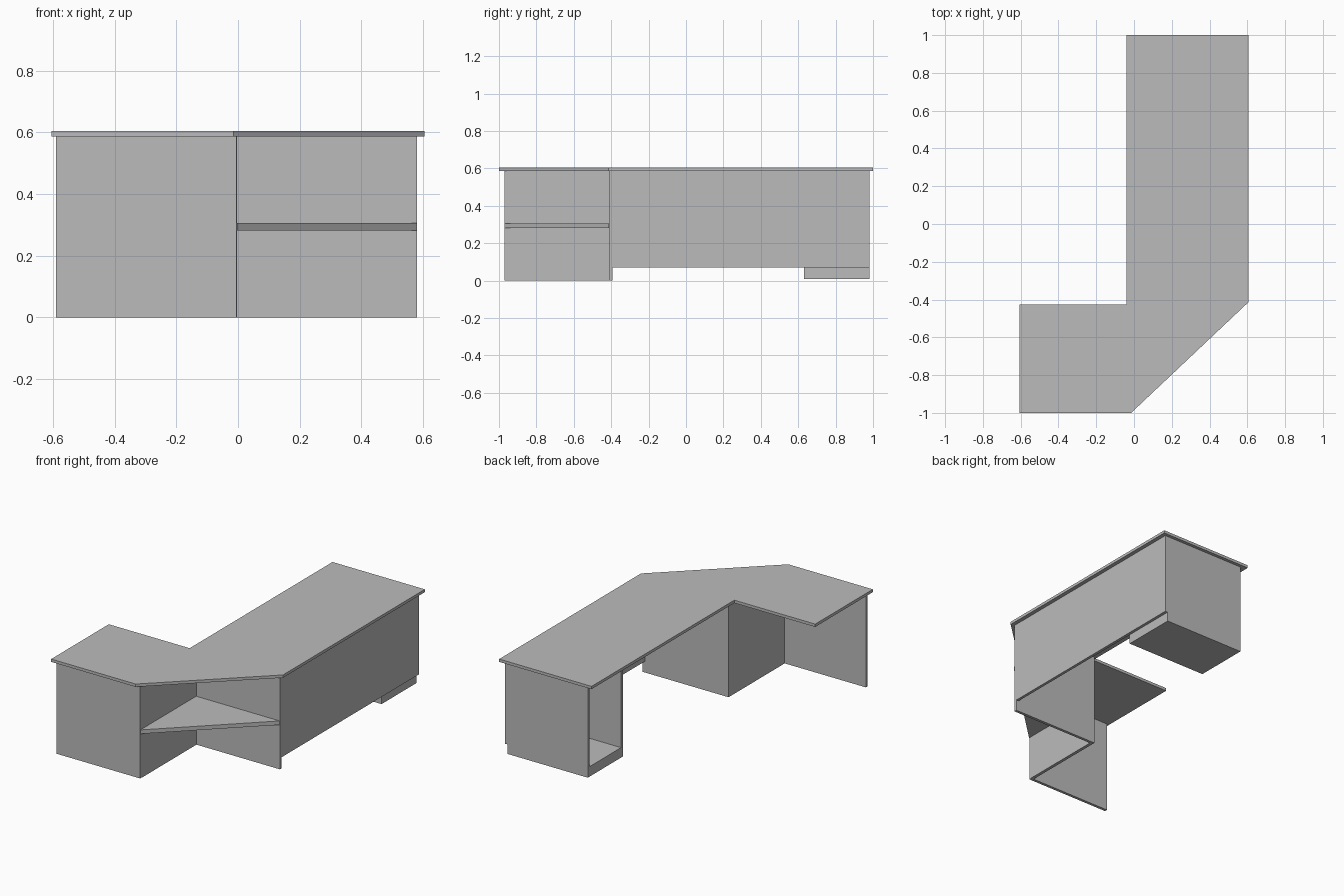
import bpy
import bmesh

cube = bpy.data.objects.get("Cube")
if cube:
    bpy.data.objects.remove(cube, do_unlink=True)

GREY = (0.5, 0.5, 0.5, 1.0)
mat = bpy.data.materials.new("plain grey")
mat.use_nodes = True
mat.diffuse_color = GREY
mat.node_tree.nodes["Principled BSDF"].inputs["Base Color"].default_value = GREY


def slab(name, outline, z0, z1):
    """Extrude a flat outline from z0 up to z1."""
    bm = bmesh.new()
    face = bm.faces.new([bm.verts.new((x, y, z0)) for x, y in outline])
    top = bmesh.ops.extrude_face_region(bm, geom=[face])["geom"]
    bmesh.ops.translate(bm, vec=(0, 0, z1 - z0),
                        verts=[v for v in top if isinstance(v, bmesh.types.BMVert)])
    bmesh.ops.recalc_face_normals(bm, faces=bm.faces)
    mesh = bpy.data.meshes.new(name)
    bm.to_mesh(mesh)
    bm.free()
    mesh.materials.append(mat)
    obj = bpy.data.objects.new(name, mesh)
    bpy.context.collection.objects.link(obj)
    return obj


def board(name, x0, x1, y0, y1, z0, z1):
    return slab(name, [(x0, y0), (x1, y0), (x1, y1), (x0, y1)], z0, z1)


T = 0.018            # board thickness
UNDER = 0.587        # underside of the worktop
FRONT, MID, BACK = -0.97, -0.41, 0.98
SIDE = 0.58          # outer face of the long side panel
KICK = 0.07          # clearance under the side panel
BAY = 0.63           # inner end of the open cabinet

# L-shaped worktop with a cut-off corner
slab("worktop", [(-0.605, -1), (-0.015, -1), (0.605, -0.415), (0.605, 1),
                 (-0.04, 1), (-0.04, -0.425), (-0.605, -0.425)], UNDER, 0.605)

# Upright panels
board("front_panel", -0.59, -0.005, FRONT, FRONT + T, 0, UNDER)
board("divider_panel", -0.005 - T, -0.003, FRONT + T, MID + T, 0, UNDER)
board("cross_panel", -0.003, SIDE, MID, MID + T, 0, UNDER)
board("side_panel", SIDE - T, SIDE, MID + T, BACK, KICK, UNDER)

# Triangular corner shelf
slab("corner_shelf", [(-0.003, FRONT), (SIDE, MID - 0.003), (-0.003, MID - 0.003)],
     0.282, 0.307)

# Open cabinet at the far end, resting on a plinth
inner = SIDE - T
board("cabinet_plinth", 0, inner, BAY, BACK, 0.01, KICK + 0.003)
for name, y in (("cabinet_inner_side", BAY), ("cabinet_end_panel", BACK - T)):
    board(name, 0, inner, y, y + T, KICK + 0.003, UNDER)
